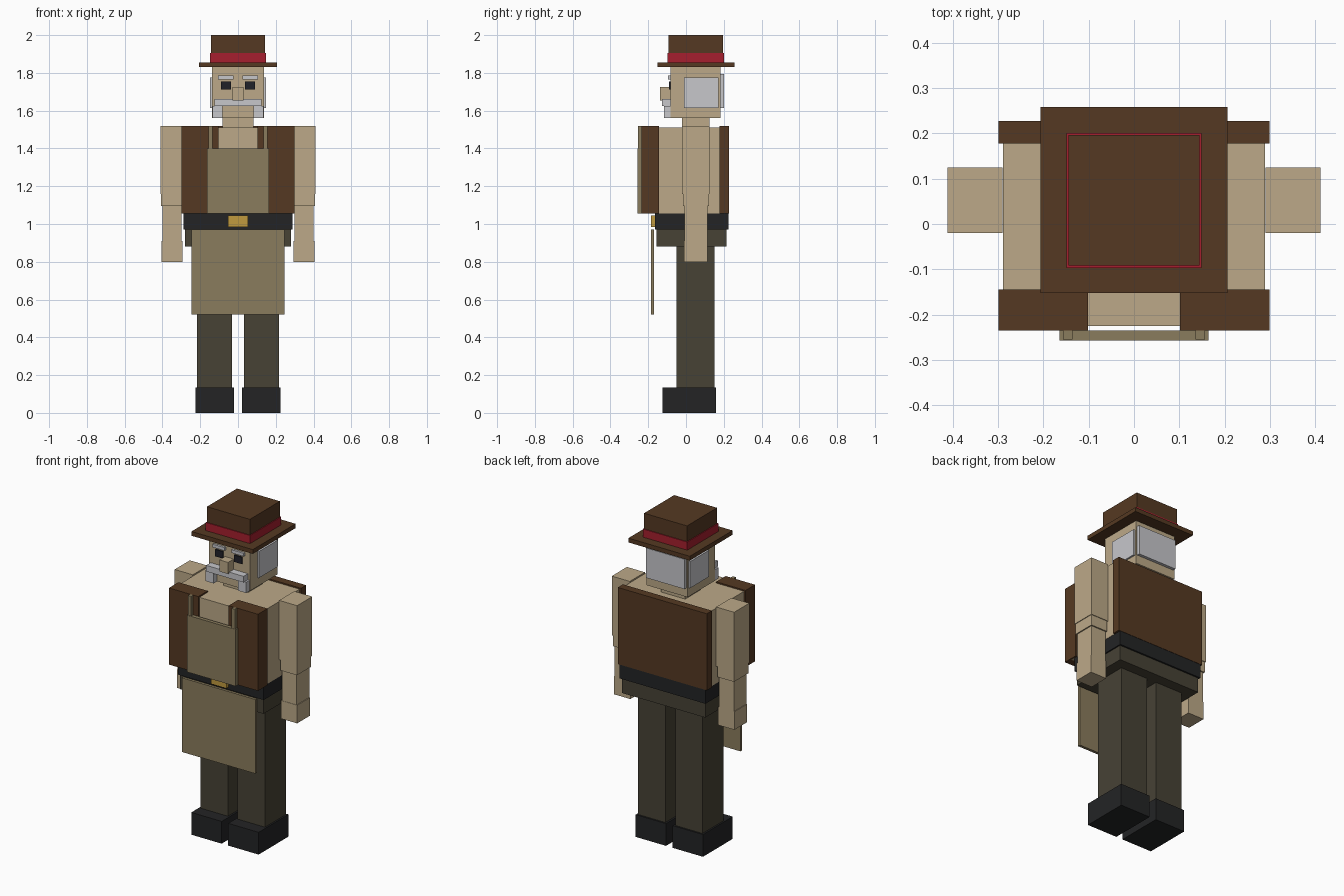
import bpy, bmesh


def linear(c):
    c /= 255
    return c / 12.92 if c <= 0.04045 else ((c + 0.055) / 1.055) ** 2.4


def material(name, r, g, b):
    m = bpy.data.materials.new(name)
    m.diffuse_color = (linear(r), linear(g), linear(b), 1)
    return m


skin = material("skin", 188, 169, 136)
brown = material("brown_leather", 85, 57, 34)
red = material("red_ribbon", 166, 31, 46)
canvas = material("apron_canvas", 138, 124, 93)
trouser = material("trouser_cloth", 71, 66, 53)
black = material("black_leather", 35, 36, 37)
grey = material("grey_hair", 199, 199, 203)
gold = material("gold", 192, 154, 62)
dark = material("eye_dark", 32, 33, 40)


def box(name, mat, x, y, z):
    """Box spanning the given (min, max) ranges."""
    bm = bmesh.new()
    bmesh.ops.create_cube(bm, size=1)
    for v in bm.verts:
        v.co = [r[0] if c < 0 else r[1] for c, r in zip(v.co, (x, y, z))]
    mesh = bpy.data.meshes.new(name)
    bm.to_mesh(mesh)
    bm.free()
    mesh.materials.append(mat)
    bpy.context.collection.objects.link(bpy.data.objects.new(name, mesh))


def centred(name, mat, half, y, z):
    box(name, mat, (-half, half), y, z)


def pair(name, mat, x, y, z):
    box(name + "_left", mat, x, y, z)
    box(name + "_right", mat, (-x[1], -x[0]), y, z)


# Legs and hips
pair("boot", black, (0.022, 0.226), (-0.125, 0.16), (0, 0.135))
pair("leg", trouser, (0.033, 0.216), (-0.05, 0.15), (0.135, 0.89))
centred("hips", trouser, 0.28, (-0.155, 0.215), (0.88, 0.975))

# Belt
centred("belt", black, 0.288, (-0.165, 0.225), (0.97, 1.055))
centred("buckle", gold, 0.052, (-0.186, -0.165), (0.985, 1.045))

# Torso and waistcoat
centred("torso", skin, 0.289, (-0.225, 0.18), (1.055, 1.512))
pair("waistcoat_front", brown, (0.102, 0.299), (-0.235, -0.144), (1.055, 1.52))
centred("waistcoat_back", brown, 0.299, (0.178, 0.227), (1.055, 1.52))

# Apron
centred("apron_skirt", canvas, 0.247, (-0.186, -0.169), (0.52, 0.97))
centred("apron_bib", canvas, 0.164, (-0.257, -0.235), (1.055, 1.4))
pair("apron_strap", canvas, (0.136, 0.157), (-0.255, -0.235), (1.4, 1.52))

# Arms
pair("upper_arm", skin, (0.29, 0.411), (-0.02, 0.125), (1.16, 1.52))
pair("elbow", skin, (0.295, 0.407), (-0.016, 0.121), (1.095, 1.16))
pair("forearm", skin, (0.3, 0.4), (-0.008, 0.113), (0.91, 1.095))
pair("hand", skin, (0.295, 0.404), (-0.01, 0.113), (0.8, 0.91))

# Head and face
centred("neck", skin, 0.082, (-0.022, 0.125), (1.51, 1.57))
centred("head", skin, 0.138, (-0.083, 0.182), (1.56, 1.83))
centred("nose", skin, 0.029, (-0.137, -0.083), (1.655, 1.725))
pair("eye", dark, (0.038, 0.09), (-0.091, -0.083), (1.713, 1.755))
pair("eyebrow", grey, (0.024, 0.105), (-0.096, -0.083), (1.766, 1.785))
centred("moustache", grey, 0.125, (-0.126, -0.083), (1.625, 1.662))
pair("moustache_end", grey, (0.082, 0.136), (-0.116, -0.083), (1.56, 1.626))

# Hair
pair("side_hair", grey, (0.138, 0.148), (-0.01, 0.172), (1.614, 1.775))
centred("back_hair", grey, 0.13, (0.182, 0.2), (1.614, 1.795))

# Hat
centred("hat_brim", brown, 0.206, (-0.152, 0.258), (1.83, 1.856))
centred("hat_band", red, 0.149, (-0.097, 0.201), (1.856, 1.905))
centred("hat_crown", brown, 0.144, (-0.092, 0.196), (1.9, 2.0))
